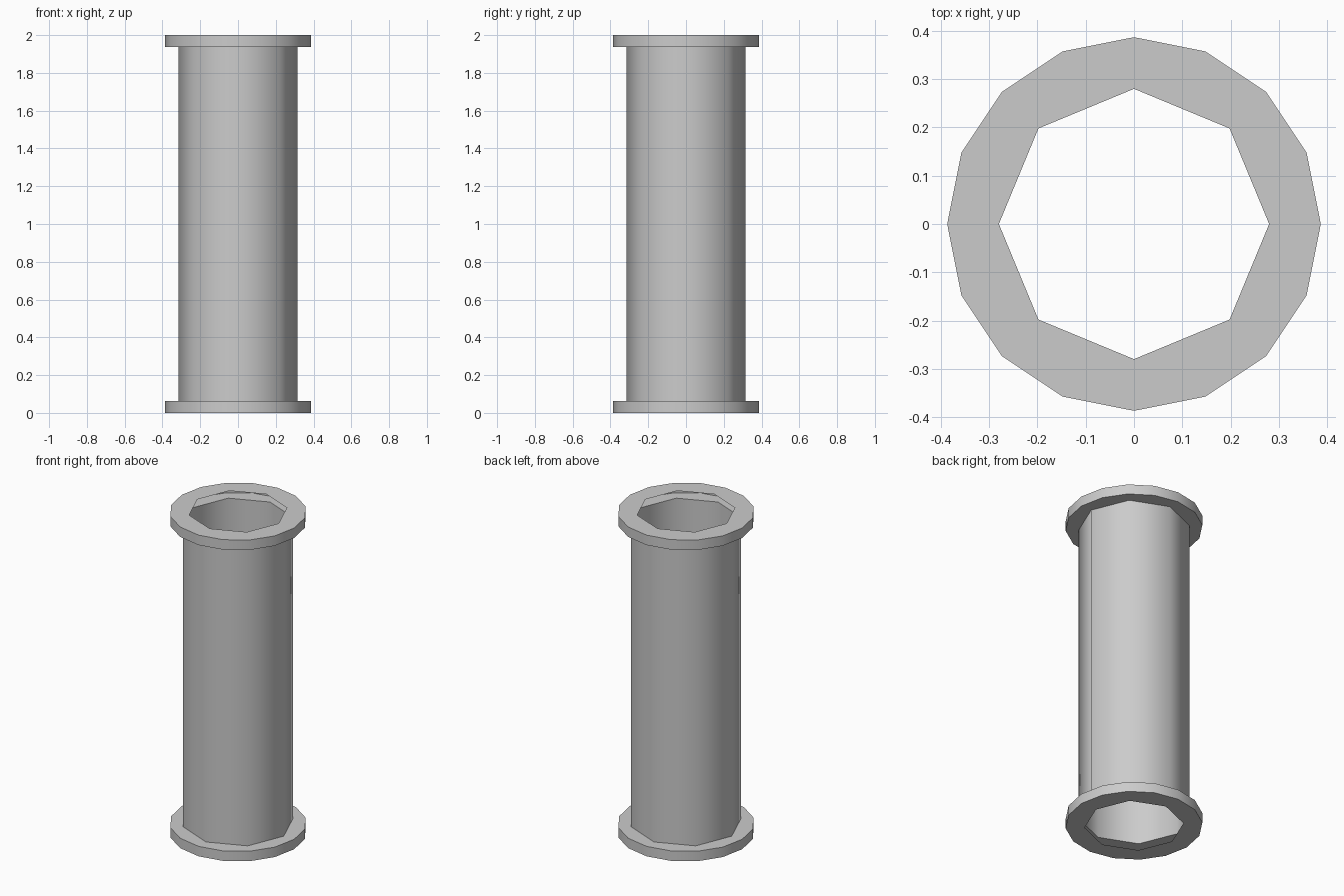
import bpy, bmesh, math

if "Cube" in bpy.data.objects:
    bpy.data.objects.remove(bpy.data.objects["Cube"])

TUBE_R, HOLE_R, FLANGE_R = 0.315, 0.28, 0.387
HEIGHT, THICK = 2.0, 0.062


def ring(bm, radius, z, sides):
    return [bm.verts.new((radius * math.cos(2 * math.pi * i / sides),
                          radius * math.sin(2 * math.pi * i / sides), z))
            for i in range(sides)]


def wall(bm, low, high):
    n = len(low)
    for i in range(n):
        j = (i + 1) % n
        bm.faces.new((low[i], low[j], high[j], high[i]))


def annulus(bm, inner, outer, up):
    # eight-sided hole inside a sixteen-sided rim
    n, m = len(inner), len(outer)
    for i in range(n):
        face = [outer[2 * i], outer[2 * i + 1], outer[(2 * i + 2) % m],
                inner[(i + 1) % n], inner[i]]
        bm.faces.new(face if up else face[::-1])


def finish(bm, name):
    mesh = bpy.data.meshes.new(name)
    bm.to_mesh(mesh)
    bm.free()
    obj = bpy.data.objects.new(name, mesh)
    bpy.context.collection.objects.link(obj)
    bpy.ops.object.select_all(action='DESELECT')
    obj.select_set(True)
    bpy.context.view_layer.objects.active = obj
    bpy.ops.object.shade_smooth_by_angle(angle=math.radians(50))


# Open eight-sided tube between the flanges
bm = bmesh.new()
wall(bm, ring(bm, TUBE_R, THICK, 8), ring(bm, TUBE_R, HEIGHT - THICK, 8))
finish(bm, "pipe_tube")

# Flange at each end, open on its inner side; the outer hole is narrower
for name, z, low_r, high_r in (
        ("bottom_flange", 0, HOLE_R, TUBE_R),
        ("top_flange", HEIGHT - THICK, TUBE_R, HOLE_R)):
    bm = bmesh.new()
    low, high = ring(bm, FLANGE_R, z, 16), ring(bm, FLANGE_R, z + THICK, 16)
    wall(bm, low, high)
    annulus(bm, ring(bm, low_r, z, 8), low, False)
    annulus(bm, ring(bm, high_r, z + THICK, 8), high, True)
    finish(bm, name)
